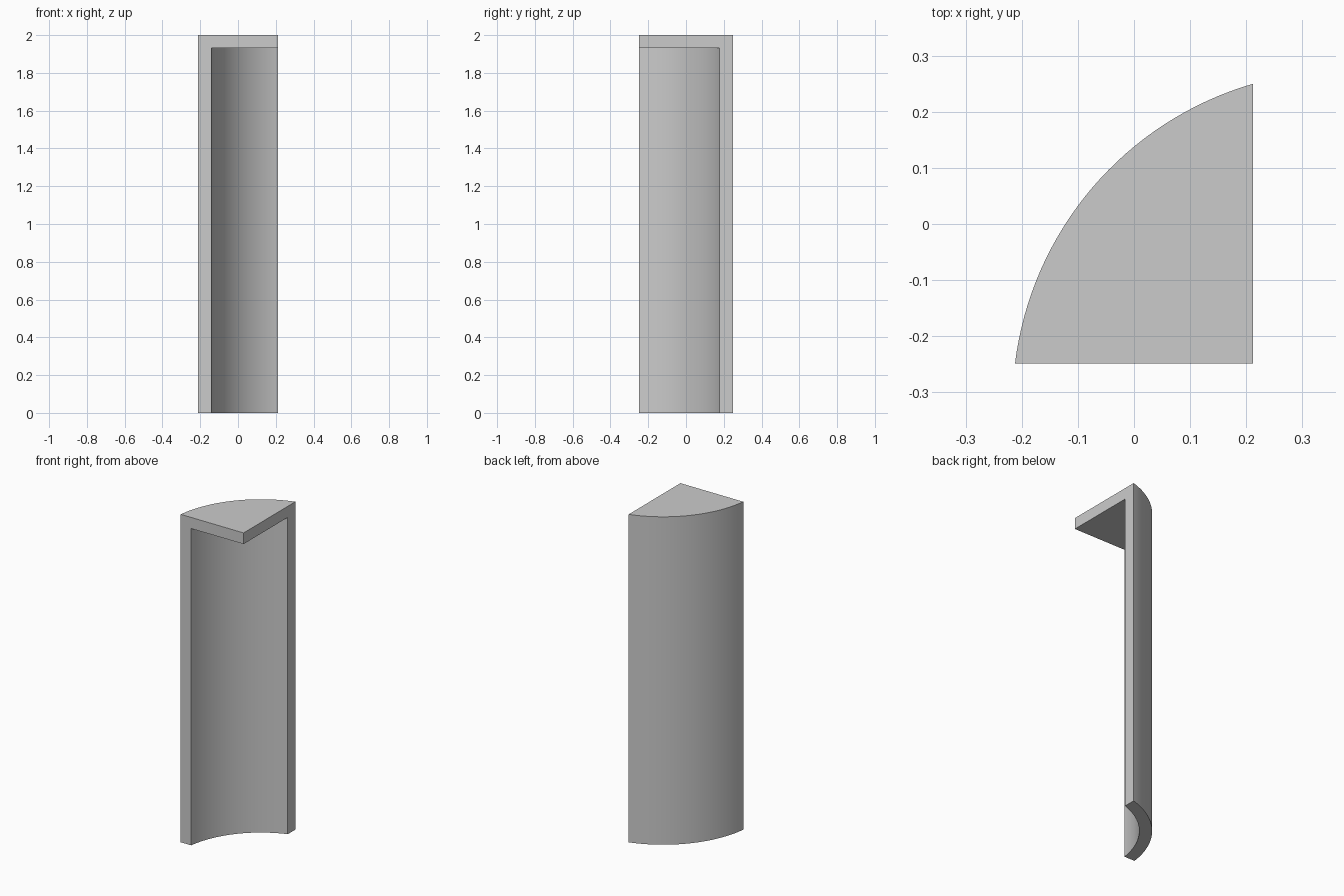
import bpy
import bmesh
from math import radians, atan2, sin, cos, asin, acos

cube = bpy.data.objects.get("Cube")
if cube:
    bpy.data.objects.remove(cube)

# Overall dimensions
CX, CY = 0.378, -0.321          # centre of the curved wall
R_OUT, R_IN = 0.5945, 0.5245
HALF_X, HALF_Y = 0.212, 0.249
HEIGHT, CEILING = 2.0, 1.932
STEPS = 32

bm = bmesh.new()


def arc(radius, z):
    """Row of vertices running from the front cut to the side cut."""
    start = acos((HALF_X - CX) / radius)
    end = radians(180) - asin((-HALF_Y - CY) / radius)
    angles = [end + (start - end) * i / STEPS for i in range(STEPS + 1)]
    return [bm.verts.new((CX + radius * cos(a), CY + radius * sin(a), z)) for a in angles]


def strip(row_a, row_b, smooth):
    """Quads joining two rows of vertices."""
    for i in range(STEPS):
        face = bm.faces.new((row_a[i], row_a[i + 1], row_b[i + 1], row_b[i]))
        face.smooth = smooth


# Rows of the curved wall and the corner of the top plate
out_low, out_high = arc(R_OUT, 0), arc(R_OUT, HEIGHT)
in_low, in_high = arc(R_IN, 0), arc(R_IN, CEILING)
corner_low = bm.verts.new((HALF_X, -HALF_Y, CEILING))
corner_high = bm.verts.new((HALF_X, -HALF_Y, HEIGHT))

# Curved wall: outside, inside and bottom rim
strip(out_low, out_high, True)
strip(in_low, in_high, True)
strip(out_low, in_low, False)

# Top plate and its underside
bm.faces.new(out_high + [corner_high])
bm.faces.new(in_high + [corner_low])

# Flat L-shaped faces on the front and the side
for i in (0, -1):
    bm.faces.new((out_low[i], in_low[i], in_high[i], corner_low, corner_high, out_high[i]))

bmesh.ops.recalc_face_normals(bm, faces=bm.faces)
mesh = bpy.data.meshes.new("curved_panel_with_top")
bm.to_mesh(mesh)
bm.free()

# One plain grey
grey = bpy.data.materials.new("plain_grey")
grey.use_nodes = True
colour = (0.6, 0.6, 0.6, 1)
grey.diffuse_color = colour
grey.node_tree.nodes["Principled BSDF"].inputs["Base Color"].default_value = colour
mesh.materials.append(grey)

panel = bpy.data.objects.new("curved_panel_with_top", mesh)
bpy.context.collection.objects.link(panel)
bpy.context.view_layer.objects.active = panel
panel.select_set(True)
bpy.ops.object.shade_smooth_by_angle(angle=radians(30))
